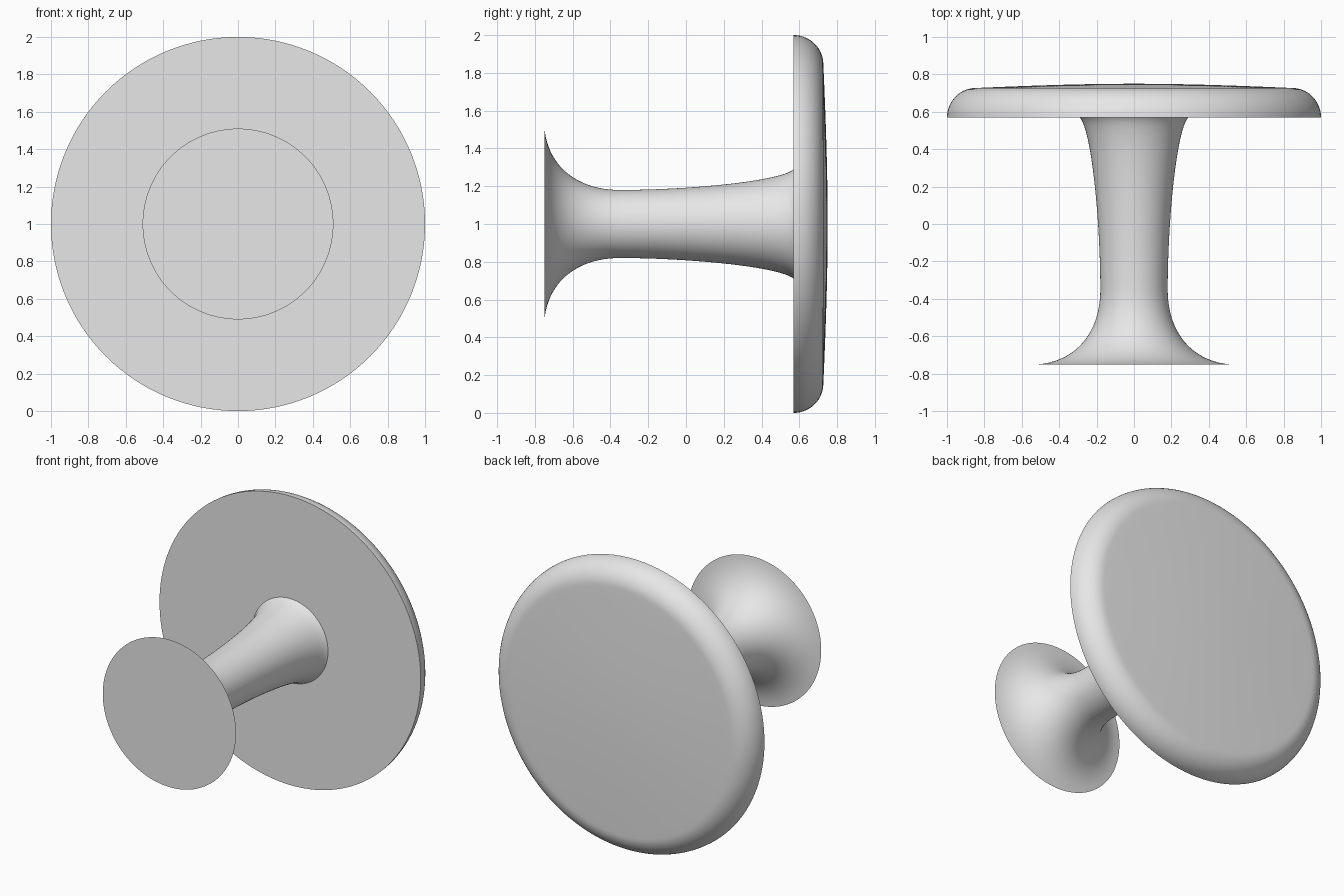
import bpy
import bmesh
import math
from mathutils import Vector, Matrix
from mathutils.geometry import interpolate_bezier

SIDES = 128
CENTRE_Z = 1.0

cube = bpy.data.objects.get("Cube")
if cube:
    bpy.data.objects.remove(cube, do_unlink=True)

grey = bpy.data.materials.new("plain grey")
grey.use_nodes = True
colour = (0.8, 0.8, 0.8, 1)
grey.diffuse_color = colour
grey.node_tree.nodes["Principled BSDF"].inputs["Base Color"].default_value = colour


def arc(a, b, c, d, steps=16):
    """Bezier profile points, each given as (radius, y)."""
    return interpolate_bezier(*[Vector((r, y, 0)) for r, y in (a, b, c, d)], steps)


def turned_part(name, profile):
    """Revolve a profile around the y axis."""
    bm = bmesh.new()
    verts = [bm.verts.new(p) for p in profile]
    edges = [bm.edges.new(pair) for pair in zip(verts, verts[1:])]
    bmesh.ops.spin(bm, geom=verts + edges, cent=(0, 0, 0), axis=(0, 1, 0),
                   angle=2 * math.pi, steps=SIDES)
    bmesh.ops.remove_doubles(bm, verts=bm.verts, dist=0.0001)
    bmesh.ops.recalc_face_normals(bm, faces=bm.faces)
    bm.transform(Matrix.Translation((0, 0, CENTRE_Z)))
    mesh = bpy.data.meshes.new(name)
    bm.to_mesh(mesh)
    bm.free()
    mesh.materials.append(grey)
    obj = bpy.data.objects.new(name, mesh)
    bpy.context.collection.objects.link(obj)
    bpy.ops.object.select_all(action="DESELECT")
    obj.select_set(True)
    bpy.context.view_layer.objects.active = obj
    bpy.ops.object.shade_smooth_by_angle(angle=math.radians(35))


# Flared stem with a flat front cap
flare = arc((0.51, -0.75), (0.30, -0.73), (0.18, -0.57), (0.18, -0.35), 24)
neck = arc((0.18, -0.35), (0.18, 0), (0.225, 0.5), (0.29, 0.57), 24)
turned_part("stem", [Vector((0, -0.75, 0))] + flare + neck[1:])

# Wide disc with a rounded rim and slightly domed back
rim = arc((1, 0.57), (1, 0.655), (0.933, 0.725), (0.85, 0.727))
dome = arc((0.85, 0.727), (0.6, 0.738), (0.3, 0.75), (0, 0.75))
turned_part("disc", [Vector((0, 0.57, 0))] + rim + dome[1:])
